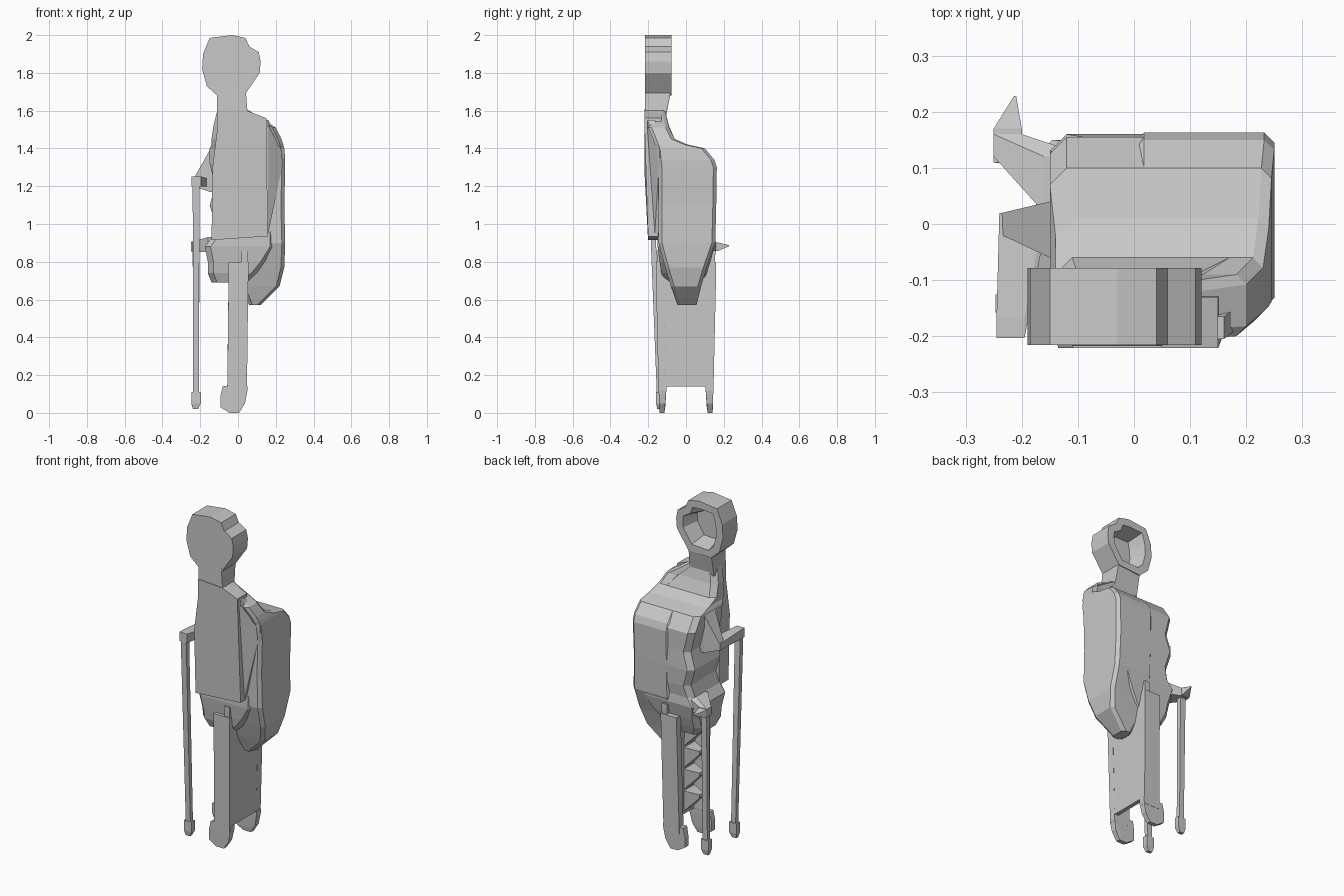
import bpy, bmesh
from mathutils import Vector

cube = bpy.data.objects.get("Cube")
if cube:
    bpy.data.objects.remove(cube, do_unlink=True)

grey = bpy.data.materials.new("plain_grey")
grey.use_nodes = True
grey.diffuse_color = (0.58, 0.58, 0.58, 1)
grey.node_tree.nodes["Principled BSDF"].inputs["Base Color"].default_value = (0.58, 0.58, 0.58, 1)


def finish(name, bm):
    bmesh.ops.recalc_face_normals(bm, faces=bm.faces[:])
    mesh = bpy.data.meshes.new(name)
    bm.to_mesh(mesh)
    bm.free()
    mesh.materials.append(grey)
    obj = bpy.data.objects.new(name, mesh)
    bpy.context.collection.objects.link(obj)
    return obj


def prism(name, outline, y0, y1, recess=False):
    """Extrude an x-z outline along y, optionally hollowed from the back."""
    bm = bmesh.new()
    front = [bm.verts.new((x, y0, z)) for x, z in outline]
    back = [bm.verts.new((x, y1, z)) for x, z in outline]
    n = len(outline)
    bm.faces.new(front)
    rear = bm.faces.new(back)
    for i in range(n):
        j = (i + 1) % n
        bm.faces.new((front[i], front[j], back[j], back[i]))
    bmesh.ops.recalc_face_normals(bm, faces=bm.faces[:])
    if recess:
        bmesh.ops.inset_region(bm, faces=[rear], thickness=0.045)
        bmesh.ops.inset_region(bm, faces=[rear], thickness=0.025)
        for v in rear.verts:
            v.co.y -= 0.1
    return finish(name, bm)


def hull(name, *boxes):
    """Convex form around boxes given as centre and half sizes."""
    bm = bmesh.new()
    for centre, half in boxes:
        for sx in (-1, 1):
            for sy in (-1, 1):
                for sz in (-1, 1):
                    s = Vector((sx * half[0], sy * half[1], sz * half[2]))
                    bm.verts.new(Vector(centre) + s)
    out = bmesh.ops.convex_hull(bm, input=bm.verts[:])
    spare = [v for v in out["geom_interior"] + out["geom_unused"]
             if isinstance(v, bmesh.types.BMVert) and v.is_valid]
    bmesh.ops.delete(bm, geom=list(set(spare)), context='VERTS')
    bmesh.ops.dissolve_limit(bm, angle_limit=0.02, verts=bm.verts[:], edges=bm.edges[:])
    return finish(name, bm)


def loft(name, sections, c):
    """Stack chamfered rectangles (z, x0, x1, y0, y1)."""
    bm = bmesh.new()
    rings = []
    for z, x0, x1, y0, y1 in sections:
        d = min(c, (x1 - x0) / 3, (y1 - y0) / 3)
        pts = [(x0 + d, y0), (x1 - d, y0), (x1, y0 + d), (x1, y1 - d),
               (x1 - d, y1), (x0 + d, y1), (x0, y1 - d), (x0, y0 + d)]
        rings.append([bm.verts.new((x, y, z)) for x, y in pts])
    for a, b in zip(rings, rings[1:]):
        for i in range(8):
            j = (i + 1) % 8
            bm.faces.new((a[i], a[j], b[j], b[i]))
    bm.faces.new(rings[0])
    bm.faces.new(rings[-1])
    return finish(name, bm)


# Head slab, hollow at the back, and the neck
prism("head", [(-.11, 1.68), (-.165, 1.73), (-.19, 1.82), (-.185, 1.9), (-.15, 1.985),
               (-.03, 2.0), (.04, 1.985), (.06, 1.94), (.11, 1.91), (.12, 1.86),
               (.115, 1.8), (.04, 1.69)], -.216, -.078, recess=True)
hull("neck", ((-.035, -.148, 1.71), (.075, .068, .01)),
     ((-.03, -.163, 1.58), (.08, .055, .02)))

# Chest panel, leaning slightly inward at the bottom
panel = prism("chest_panel", [(-.11, 1.61), (.05, 1.6), (.15, 1.56), (.158, .935),
                              (-.14, .915), (-.135, 1.3), (-.11, 1.5)], -.221, -.13)
for v in panel.data.vertices:
    if v.co.z < 1:
        v.co.y += .02

# Torso with its ragged front edge
loft("torso", [(.69, -.14, .05, -.11, .09), (.74, -.16, .1, -.13, .11),
               (.8, -.16, .15, -.14, .13), (.88, -.175, .2, -.15, .15),
               (.93, -.14, .2, -.15, .145), (1.0, -.12, .2, -.14, .155),
               (1.1, -.15, .2, -.14, .16), (1.2, -.12, .2, -.14, .155),
               (1.32, -.15, .2, -.15, .155), (1.4, -.15, .2, -.16, .1),
               (1.42, -.14, .2, -.18, .01), (1.45, -.14, .2, -.19, -.06),
               (1.52, -.13, .14, -.2, -.09), (1.6, -.11, .05, -.21, -.11)], .03)

# Backpack
loft("backpack", [(.57, .06, .12, -.045, .055), (.67, .02, .22, -.08, .08),
                  (.77, .01, .245, -.11, .11), (.9, 0, .25, -.145, .155),
                  (1.1, 0, .245, -.145, .16), (1.3, 0, .25, -.145, .163),
                  (1.34, 0, .25, -.15, .15), (1.4, 0, .245, -.155, .1),
                  (1.42, 0, .24, -.165, .01), (1.45, 0, .23, -.175, -.06),
                  (1.51, 0, .2, -.2, -.09), (1.6, 0, .06, -.21, -.11)], .018)

# Slanted side joining the chest panel to the backpack
hull("side_strap", ((.15, -.185, 1.53), (.01, .02, .02)),
     ((.235, -.125, 1.38), (.01, .015, .02)),
     ((.15, -.155, 1.0), (.01, .01, .05)))

# Legs and feet, mirrored across y
for side, label in ((-1, "right"), (1, "left")):
    hull(label + "_leg", ((.003, side * .14, .78), (.052, .02, .02)),
         ((-.005, side * .125, .12), (.052, .02, .02)))
    hull(label + "_foot", ((-.015, side * .124, .13), (.065, .02, .012)),
         ((-.045, side * .126, .06), (.048, .016, .03)),
         ((.015, side * .126, .06), (.022, .016, .01)),
         ((-.02, side * .128, .006), (.025, .013, .006)))

# Sheet of cloth joining the backs of the legs, with folds inside
hull("leg_sheet", ((.035, 0, .85), (.018, .155, .01)), ((.035, 0, .15), (.012, .125, .01)))
for i in range(4):
    z = .22 + .13 * i
    hull("sheet_fold_%d" % (i + 1), ((.03, -.06, z), (.01, .05, .06)),
         ((-.02, -.09, z + .02), (.02, .02, .01)))

# Walking poles with knobbed tips
for label, y_top, z_top, y_foot in (("right", -.185, 1.24, -.142), ("left", .135, .88, .125)):
    hull(label + "_pole", ((-.222, y_top, z_top), (.018, .014, .012)),
         ((-.222, y_foot, .1), (.015, .012, .01)))
    hull(label + "_pole_tip", ((-.222, y_foot, .08), (.025, .016, .03)),
         ((-.225, y_foot, .025), (.014, .01, .005)))

# Arms reaching to the poles
hull("right_forearm", ((-.22, -.185, 1.225), (.025, .018, .027)),
     ((-.2, 0, 1.22), (.04, .02, .02)))
hull("right_elbow", ((-.2, 0, 1.22), (.035, .02, .02)),
     ((-.12, -.01, 1.28), (.03, .05, .11)))
hull("left_forearm", ((-.225, .14, .88), (.025, .02, .025)),
     ((-.12, .07, .89), (.04, .05, .04)))
hull("left_hand", ((-.225, .14, .88), (.025, .03, .022)),
     ((-.212, .226, .885), (.002, .002, .003)))
